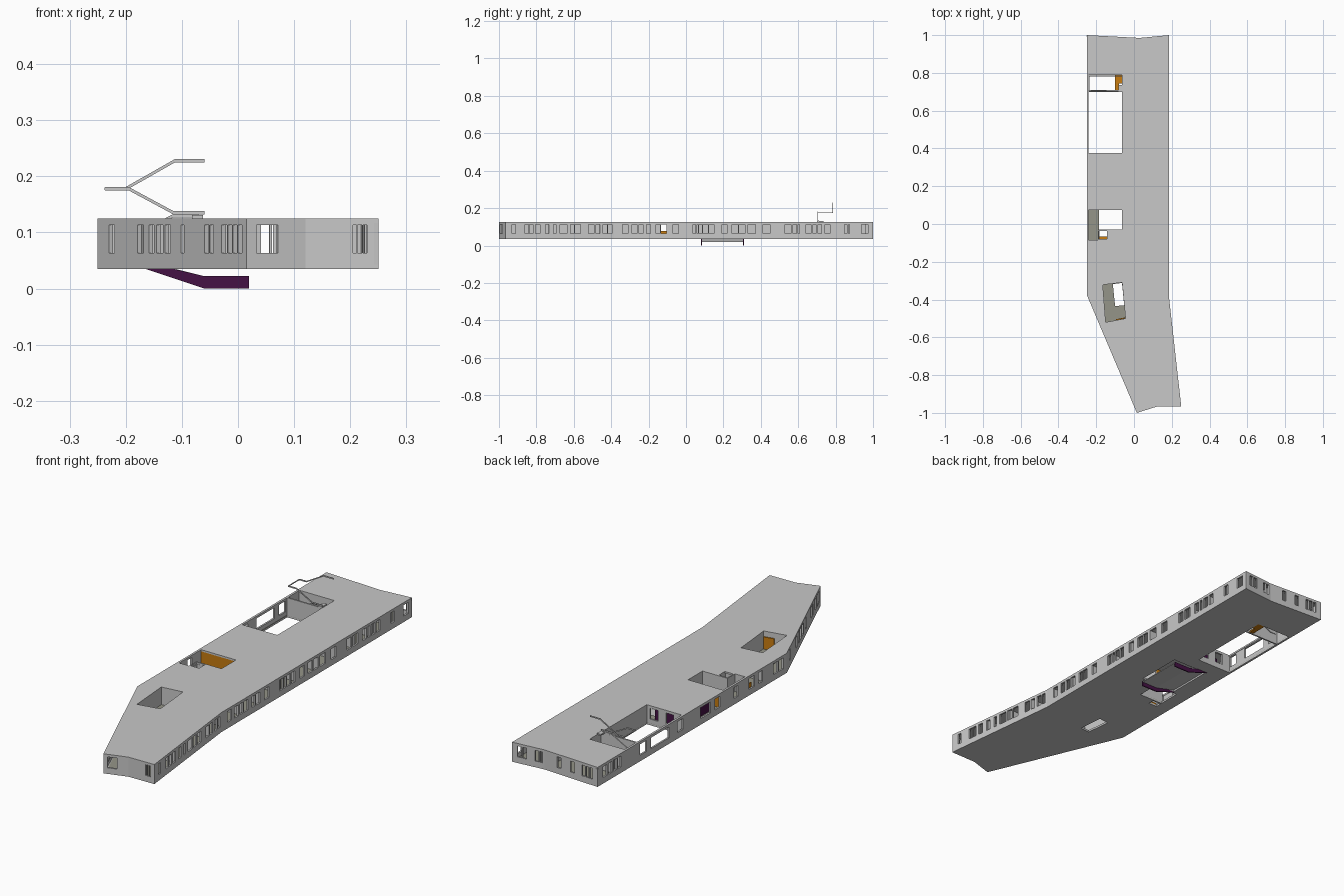
import bpy, bmesh
from mathutils import Vector

if "Cube" in bpy.data.objects:
    bpy.data.objects.remove(bpy.data.objects["Cube"])

def material(name, r, g, b):
    m = bpy.data.materials.new(name)
    m.diffuse_color = (r, g, b, 1)
    m.use_nodes = True
    m.node_tree.nodes["Principled BSDF"].inputs["Base Color"].default_value = m.diffuse_color
    return m

GREY = material("light_grey", 0.58, 0.58, 0.58)
FLOOR = material("floor_stone", 0.30, 0.30, 0.25)
ORANGE = material("orange", 0.58, 0.20, 0.005)
PURPLE = material("dark_purple", 0.06, 0.006, 0.06)

Z0, Z1, T = 0.035, 0.125, 0.008        # storey bottom, top, thickness
SILL, HEAD = 0.063, 0.113

def finish(name, bm, mat):
    bmesh.ops.recalc_face_normals(bm, faces=bm.faces[:])
    me = bpy.data.meshes.new(name)
    bm.to_mesh(me)
    bm.free()
    me.materials.append(mat)
    ob = bpy.data.objects.new(name, me)
    bpy.context.collection.objects.link(ob)
    return ob

def add_prism(bm, pts, lo, hi):
    bot = [bm.verts.new((x, y, lo)) for x, y in pts]
    top = [bm.verts.new((x, y, hi)) for x, y in pts]
    bm.faces.new(bot[::-1])
    bm.faces.new(top)
    n = len(pts)
    for i in range(n):
        j = (i + 1) % n
        bm.faces.new((bot[i], bot[j], top[j], top[i]))

def rect(x0, x1, y0, y1):
    return [(x0, y0), (x1, y0), (x1, y1), (x0, y1)]

def box(name, x0, x1, y0, y1, lo, hi, mat):
    bm = bmesh.new()
    add_prism(bm, rect(x0, x1, y0, y1), lo, hi)
    return finish(name, bm, mat)

def slab(name, outline, holes, lo, hi, mat):
    """Flat plate with holes."""
    bm = bmesh.new()
    for loop in [outline] + holes:
        vs = [bm.verts.new((x, y, lo)) for x, y in loop]
        for i, v in enumerate(vs):
            bm.edges.new((v, vs[(i + 1) % len(vs)]))
    bmesh.ops.triangle_fill(bm, use_beauty=True, use_dissolve=False, edges=bm.edges[:])
    ext = bmesh.ops.extrude_face_region(bm, geom=bm.faces[:], use_keep_orig=True)
    verts = [g for g in ext["geom"] if isinstance(g, bmesh.types.BMVert)]
    bmesh.ops.translate(bm, verts=verts, vec=(0, 0, hi - lo))
    return finish(name, bm, mat)

def wall(name, a, b, openings=(), axis=0, side=1, sill=SILL, mat=GREY):
    """Wall from a to b with openings given as (start, end) on one axis."""
    a, b = Vector(a), Vector(b)
    d = b - a
    n = Vector((-d.y, d.x)).normalized() * T * side
    spans = sorted(tuple(sorted((v - a[axis]) / d[axis] for v in o)) for o in openings)
    bm = bmesh.new()

    def piece(t0, t1, lo, hi):
        p, q = a + d * t0, a + d * t1
        add_prism(bm, [tuple(v) for v in (p, q, q + n, p + n)], lo, hi)

    if not spans:
        piece(0, 1, Z0 + T, Z1 - T)
    else:
        piece(0, 1, Z0 + T, sill)
        piece(0, 1, HEAD, Z1 - T)
        t = 0
        for s, e in spans:
            piece(t, s, sill, HEAD)
            t = e
        piece(t, 1, sill, HEAD)
    return finish(name, bm, mat)

# Outline and roof / floor openings
NW, N, NE = (-0.25, 1.0), (0.03, 0.985), (0.185, 1.0)
E, SE, S = (0.185, -0.385), (0.25, -0.965), (0.12, -0.967)
SW, W = (0.015, -1.0), (-0.25, -0.375)
outline = [NW, W, SW, S, SE, E, NE, N]
court = rect(-0.24, -0.063, 0.375, 0.70)
stairwell = rect(-0.24, -0.063, 0.707, 0.79)
terrace = [(-0.24, -0.085), (-0.19, -0.085), (-0.19, -0.03), (-0.063, -0.03),
           (-0.063, 0.075), (-0.24, 0.075)]
closet = rect(-0.185, -0.142, -0.08, -0.037)
patio = [(-0.15, -0.52), (-0.045, -0.50), (-0.063, -0.31), (-0.165, -0.322)]
patio_gap = [(-0.10, -0.435), (-0.052, -0.43), (-0.0635, -0.312), (-0.112, -0.318)]
pit = rect(-0.16, 0.02, 0.085, 0.305)
closet_gap = rect(-0.185, -0.142, -0.065, -0.037)

slab("roof", outline, [court, stairwell, terrace, closet, patio], Z1 - T, Z1, GREY)
gaps = [court, stairwell, rect(-0.185, -0.063, -0.03, 0.075), closet_gap, patio_gap, pit]
slab("floor_slab", outline, gaps, Z0, Z0 + T, GREY)
inner = [(-0.242, 0.99), (-0.242, -0.37), (0.02, -0.98), (0.12, -0.955),
         (0.24, -0.955), (0.177, -0.385), (0.177, 0.99), (0.03, 0.975)]
slab("floor_finish", inner, gaps, Z0 + T, Z0 + T + 0.001, FLOOR)

# Outer walls with windows; right side windows are (centre, width) in hundredths
east = [(-32.5, 3), (-27.5, 2.6), (-24, 2.2), (-20.5, 3), (-15, 2.2), (-12, 3), (-5.5, 3),
        (5, 2.6), (7.8, 1.6), (10.4, 2.6), (13.6, 2.6), (20.2, 3.2), (26.2, 3.2),
        (30, 3.2), (35.2, 4), (43, 3.8), (54.5, 3.2), (59, 3.6), (65.5, 2.6),
        (68.6, 1.6), (71.8, 2.6), (75.6, 2.6), (86, 2.6), (95.5, 3.6)]
south_east = [(-92, 1.8), (-85.2, 2), (-82.8, 2), (-79.2, 2.4), (-74.4, 2.2), (-70.2, 1.4),
              (-65.5, 4), (-61.2, 2.6), (-57.8, 3), (-50.6, 2.8), (-47.2, 2.2),
              (-43.3, 2.4), (-40.6, 2)]
def centred(data):
    return [((c - w / 2) / 100, (c + w / 2) / 100) for c, w in data]

wall("east_wall", E, NE, centred(east), axis=1)
wall("south_east_wall", SE, E, centred(south_east), axis=1)
wall("north_wall_right", NE, N, [(0.14, 0.16), (0.115, 0.135), (0.06, 0.075), (0.04, 0.055)])
wall("north_wall_left", N, NW, [(-0.057, -0.037), (-0.127, -0.107), (-0.183, -0.168),
                                (-0.203, -0.188), (-0.223, -0.208)])
wall("west_wall", NW, W,
     [(0.93, 0.96), (0.895, 0.92), (0.86, 0.885), (0.83, 0.85), (0.645, 0.69), (0.48, 0.61),
      (0.38, 0.42), (0.18, 0.25), (0.11, 0.145), (-0.02, 0.01), (-0.14, -0.10),
      (-0.20, -0.17), (-0.31, -0.28), (-0.35, -0.32)], axis=1)
wall("south_west_wall", W, SW,
     [(-0.23, -0.22), (-0.179, -0.168), (-0.159, -0.15), (-0.145, -0.134), (-0.13, -0.12),
      (-0.102, -0.096), (-0.06, -0.052), (-0.05, -0.044), (-0.029, -0.02),
      (-0.018, -0.011), (-0.009, -0.002), (0.0, 0.007)])
wall("south_wall_left", SW, S, [(0.033, 0.071)])
wall("south_wall_right", S, SE, [(0.205, 0.211), (0.213, 0.221), (0.223, 0.23)])

# Walls lining the open courts (west sides use the outer wall)
wall("court_south_wall", (-0.242, 0.375), (-0.063, 0.375),
     [(-0.20, -0.16), (-0.12, -0.08)], side=-1)
wall("court_east_wall", (-0.063, 0.367), (-0.063, 0.798), side=-1)
box("court_divider", -0.242, -0.063, 0.70, 0.707, Z0 + T, Z1 - T, GREY)
wall("stairwell_north_wall", (-0.063, 0.79), (-0.242, 0.79), side=-1)
wall("terrace_north_wall", (-0.063, 0.075), (-0.242, 0.075), side=-1, mat=ORANGE)
wall("terrace_east_wall", (-0.063, -0.038), (-0.063, 0.083), side=-1)
wall("terrace_south_wall", (-0.19, -0.03), (-0.063, -0.03), side=-1)
wall("terrace_step_wall", (-0.19, -0.085), (-0.19, -0.03), side=-1)
wall("terrace_end_wall", (-0.242, -0.085), (-0.142, -0.085), side=-1)
wall("closet_east_wall", (-0.142, -0.085), (-0.142, -0.037), side=-1)
for i, label in enumerate(("south", "east", "north", "west")):
    wall("patio_" + label + "_wall", patio[i], patio[(i + 1) % 4], side=-1)

# Orange details
box("closet_floor", -0.182, -0.142, -0.08, -0.065, 0.044, 0.05, ORANGE)
box("stair_landing", -0.10, -0.063, 0.745, 0.79, 0.037, 0.043, ORANGE)
box("stair_tread", -0.10, -0.08, 0.707, 0.745, 0.037, 0.043, ORANGE)
bm = bmesh.new()
add_prism(bm, [(-0.094, -0.509), (-0.047, -0.50), (-0.048, -0.495), (-0.095, -0.504)], 0.044, 0.1)
finish("patio_door", bm, ORANGE)
box("west_door", -0.236, -0.231, -0.14, -0.10, 0.044, 0.078, ORANGE)

# Purple panels behind the court and west windows
box("hall_back_panel", -0.20, -0.08, 0.335, 0.34, 0.044, 0.105, PURPLE)
box("hall_side_panel", -0.215, -0.21, 0.10, 0.34, 0.044, 0.09, PURPLE)

# Sunken stepped hall below the floor
profile = [(-0.165, 0.035), (-0.06, 0.0), (0.02, 0.0), (0.02, 0.022), (-0.06, 0.022), (-0.115, 0.035)]
tray = [(-0.16, 0.043), (-0.06, 0.018), (0.02, 0.018), (0.02, 0.022), (-0.06, 0.022), (-0.16, 0.047)]

def cross_prism(name, pts, y0, y1, mat):
    bm = bmesh.new()
    add_prism(bm, pts, y0, y1)
    for v in bm.verts:
        v.co = (v.co.x, v.co.z, v.co.y)
    return finish(name, bm, mat)

for i, y in enumerate((0.08, 0.305)):
    cross_prism(f"hall_stringer_{i}", profile, y, y + 0.005, PURPLE)
cross_prism("hall_tray", tray, 0.085, 0.305, GREY)

# Stair handrails rising above the roof
def rail(name, pts, y):
    r = 0.003
    outline = [(x, z + r) for x, z in pts] + [(x, z - r) for x, z in reversed(pts)]
    cross_prism(name, outline, y, y + 0.003, GREY)

rail("handrail_lower", [(-0.06, 0.135), (-0.115, 0.135), (-0.195, 0.178), (-0.237, 0.178)], 0.702)
rail("handrail_upper", [(-0.237, 0.178), (-0.20, 0.178), (-0.112, 0.228), (-0.06, 0.228)], 0.782)
box("handrail_cross", -0.238, -0.235, 0.702, 0.785, 0.176, 0.18, GREY)
box("handrail_curb", -0.082, -0.062, 0.70, 0.735, 0.125, 0.131, GREY)
rail("stair_stringer", [(-0.23, 0.085), (-0.2, 0.085), (-0.115, 0.13), (-0.07, 0.13)], 0.707)

# Interior partitions
wall("spine_wall_south", (0.07, -0.94), (0.07, -0.16))
wall("spine_wall_north", (0.07, -0.08), (0.07, 0.96))
wall("corridor_wall_north", (0.025, 0.32), (0.025, 0.96))
wall("corridor_wall_south", (0.025, -0.75), (0.025, -0.16))
for i in range(13):
    y = -0.76 + i * 0.135
    x = 0.178 if y > -0.385 else 0.178 + (-0.385 - y) * 0.11
    wall(f"room_partition_{i}", (0.07, y), (x, y))
for i, y in enumerate((0.86, 0.20, -0.24)):
    wall(f"west_partition_{i}", (-0.242 if y != 0.20 else -0.2, y), (0.025 if y != 0.20 else -0.17, y))
